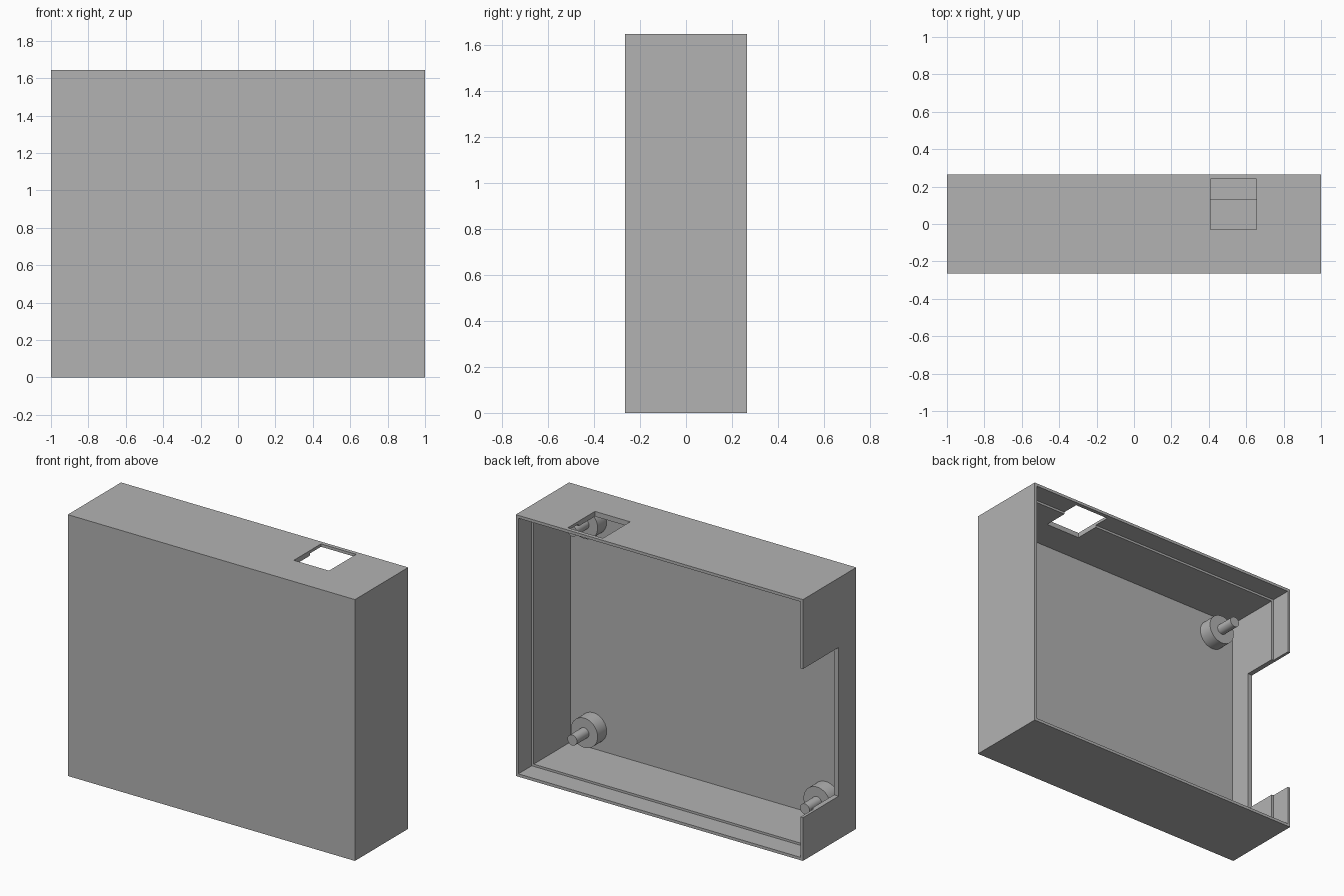
import bpy
import math

if "Cube" in bpy.data.objects:
    bpy.data.objects.remove(bpy.data.objects["Cube"], do_unlink=True)

W, D, H = 2.0, 0.53, 1.645      # outer size
WALL, LIP = 0.032, 0.018        # wall thickness, thinner rim thickness
FLOOR = -D / 2 + 0.03           # inner face of the front panel
STEP = 0.132                    # depth where the rim recess begins

grey = bpy.data.materials.new("plain_grey")
grey.use_nodes = True
colour = (0.448, 0.448, 0.448, 1)
grey.diffuse_color = colour
grey.node_tree.nodes["Principled BSDF"].inputs["Base Color"].default_value = colour


def box(name, lo, hi):
    bpy.ops.mesh.primitive_cube_add(size=1, location=[(a + b) / 2 for a, b in zip(lo, hi)])
    ob = bpy.context.object
    ob.name = name
    ob.scale = [b - a for a, b in zip(lo, hi)]
    bpy.ops.object.transform_apply(location=False, rotation=False, scale=True)
    ob.data.materials.append(grey)
    return ob


def cut(target, lo, hi):
    cutter = box("cutter", lo, hi)
    cutter.hide_render = True
    mod = target.modifiers.new("cut", "BOOLEAN")
    mod.operation = "DIFFERENCE"
    mod.solver = "EXACT"
    mod.object = cutter
    bpy.context.view_layer.objects.active = target
    bpy.ops.object.modifier_apply(modifier=mod.name)
    bpy.data.objects.remove(cutter, do_unlink=True)


def rod(name, x, z, radius, y0, y1, sides):
    bpy.ops.mesh.primitive_cylinder_add(
        vertices=sides, radius=radius, depth=y1 - y0,
        location=(x, (y0 + y1) / 2, z), rotation=(math.pi / 2, 0, 0))
    ob = bpy.context.object
    ob.name = name
    ob.data.materials.append(grey)
    bpy.ops.object.shade_smooth_by_angle(angle=math.radians(30))


# Case shell, open at the back, with a thinner rim
case = box("case_shell", (-W / 2, -D / 2, 0), (W / 2, D / 2, H))
for inset, start in ((WALL, FLOOR), (LIP, STEP)):
    cut(case, (-W / 2 + inset, start, inset), (W / 2 - inset, D, H - inset))

# Window in the top wall and notch in the right wall
cut(case, (0.41, -0.03, H - 0.1), (0.655, 0.24, H + 0.1))
cut(case, (-W / 2 - 0.1, -0.09, 0.272), (-W / 2 + 0.1, D, 1.208))

# Mounting posts in the four corners
for side, x in (("right", -0.81), ("left", 0.81)):
    for level, z in (("lower", 0.165), ("upper", H - 0.165)):
        rod(f"{level}_{side}_boss", x, z, 0.093, FLOOR - 0.01, FLOOR + 0.09, 48)
        rod(f"{level}_{side}_pin", x, z, 0.033, FLOOR, FLOOR + 0.21, 32)
